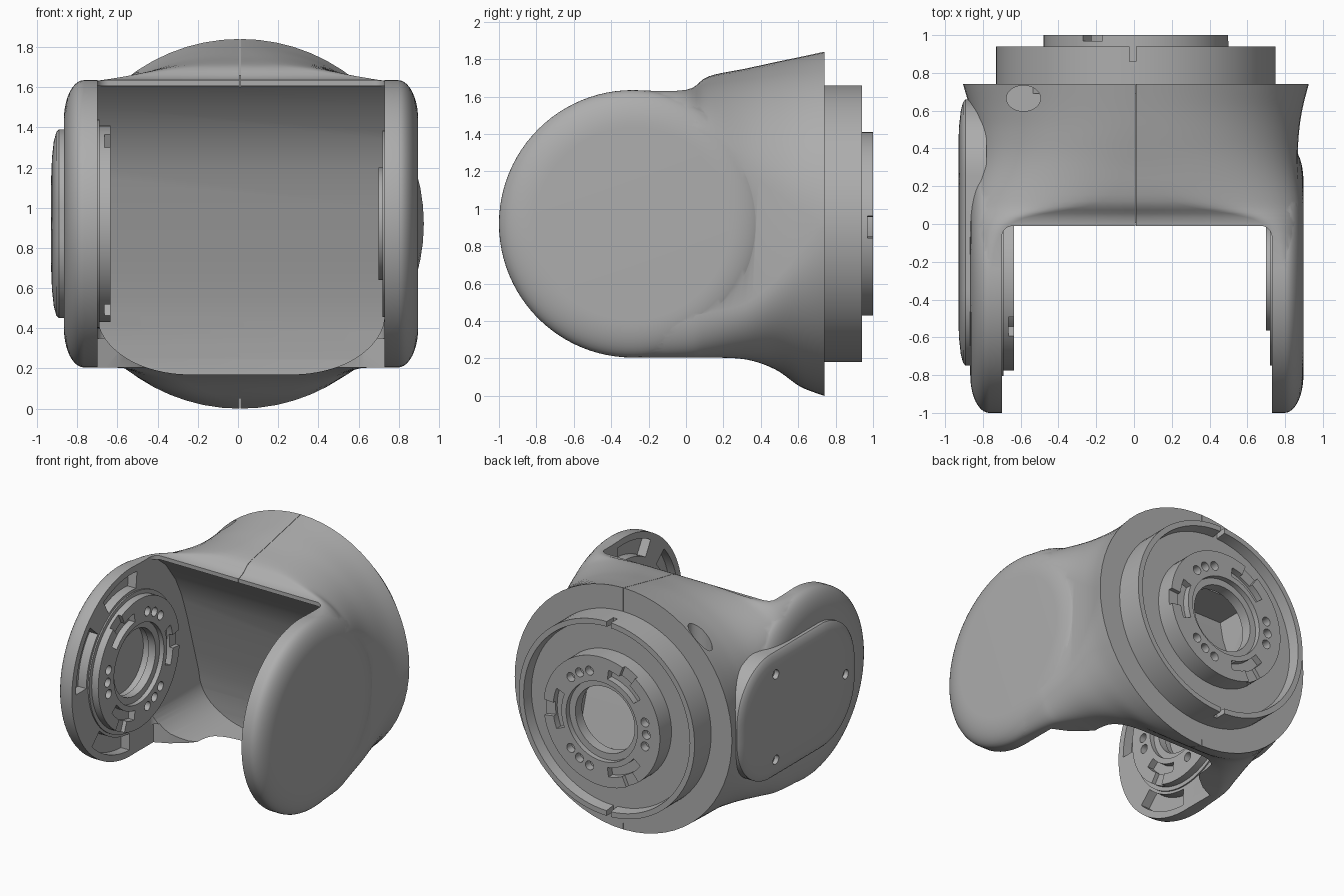
import bpy, bmesh
from math import sin, cos, pi, radians
from mathutils import Matrix, Vector

if "Cube" in bpy.data.objects:
    bpy.data.objects.remove(bpy.data.objects["Cube"])

GREY = (0.42, 0.42, 0.42, 1)
mat = bpy.data.materials.new("plain grey")
mat.use_nodes = True
mat.diffuse_color = GREY
mat.node_tree.nodes["Principled BSDF"].inputs["Base Color"].default_value = GREY

CX, CZ, ARM_Y = 0.01, 0.92, -0.285


def make(name, bm):
    bmesh.ops.remove_doubles(bm, verts=bm.verts, dist=1e-5)
    bmesh.ops.recalc_face_normals(bm, faces=bm.faces)
    me = bpy.data.meshes.new(name)
    bm.to_mesh(me)
    bm.free()
    me.materials.append(mat)
    ob = bpy.data.objects.new(name, me)
    bpy.context.collection.objects.link(ob)
    return ob


def loft(name, rings):
    """Skin equal-length rings of 3D points and cap both ends."""
    bm = bmesh.new()
    vs = [[bm.verts.new(p) for p in ring] for ring in rings]
    n = len(vs[0])
    for a, b in zip(vs, vs[1:]):
        for i in range(n):
            bm.faces.new((a[i], a[(i + 1) % n], b[(i + 1) % n], b[i]))
    bm.faces.new(vs[0])
    bm.faces.new(vs[-1])
    return make(name, bm)


def on_axis(axis, u, v, d):
    return {"x": (d, u, v), "y": (u, d, v), "z": (u, v, d)}[axis]


def prism(name, pts, axis, lo, hi):
    return loft(name, [[on_axis(axis, u, v, d) for u, v in pts] for d in (lo, hi)])


def lathe(name, profile, closed=False, segs=96):
    """Spin a (radius, height) profile about local z."""
    bm = bmesh.new()
    pts = profile + [profile[0]] if closed else profile
    vs = [bm.verts.new((r, 0, h)) for r, h in pts]
    edges = [bm.edges.new(p) for p in zip(vs, vs[1:])]
    bmesh.ops.spin(bm, geom=vs + edges, cent=(0, 0, 0), axis=(0, 0, 1),
                   angle=2 * pi, steps=segs, use_merge=True)
    return make(name, bm)


def place(ob, loc, direction):
    rot = Vector(direction).to_track_quat("Z", "Y").to_matrix().to_4x4()
    ob.data.transform(Matrix.Translation(loc) @ rot)
    return ob


def combine(ob, others, op="DIFFERENCE"):
    for o in others:
        o.hide_render = True
        m = ob.modifiers.new("cut", "BOOLEAN")
        m.object, m.operation, m.solver = o, op, "EXACT"
    dg = bpy.context.evaluated_depsgraph_get()
    me = bpy.data.meshes.new_from_object(ob.evaluated_get(dg))
    ob.modifiers.clear()
    ob.data = me
    for o in others:
        bpy.data.objects.remove(o)
    return ob


def box(x0, x1, y0, y1, z0, z1):
    return prism("cutter", [(x0, y0), (x1, y0), (x1, y1), (x0, y1)], "z", z0, z1)


def rod(r, u, v, lo, hi, segs=24):
    pts = [(u + r * cos(2 * pi * i / segs), v + r * sin(2 * pi * i / segs)) for i in range(segs)]
    return prism("cutter", pts, "z", lo, hi)


def arc_slot(r0, r1, a0, a1, lo, hi, n=14):
    ang = [radians(a0 + (a1 - a0) * i / n) for i in range(n + 1)]
    pts = [(r0 * cos(a), r0 * sin(a)) for a in ang] + [(r1 * cos(a), r1 * sin(a)) for a in ang[::-1]]
    return prism("cutter", pts, "z", lo, hi)


def rounded(u0, u1, v0, v1, top, bottom, n=16):
    """Rectangle outline with elliptical corners, upper and lower radii apart."""
    (tu, tv), (bu, bv) = top, bottom
    pts = []
    for k, (u, v, ru, rv) in enumerate([(u1 - tu, v1 - tv, tu, tv), (u0 + tu, v1 - tv, tu, tv),
                                        (u0 + bu, v0 + bv, bu, bv), (u1 - bu, v0 + bv, bu, bv)]):
        for i in range(n + 1):
            a = (k + i / n) * pi / 2
            pts.append((u + ru * cos(a), v + rv * sin(a)))
    return pts


def catmull(rows, steps=5):
    out = []
    for i in range(len(rows) - 1):
        p = [rows[max(i - 1, 0)], rows[i], rows[i + 1], rows[min(i + 2, len(rows) - 1)]]
        for s in range(steps):
            t = s / steps
            out.append([b + 0.5 * t * (c - a + t * (2*a - 5*b + 4*c - d + t * (3*(b - c) + d - a)))
                        for a, b, c, d in zip(*p)])
    return out + [rows[-1]]


# Housing: rounded box at the fork blending into a round flange
# Rows: y, centre x, half width, top, bottom, upper corner radii, lower corner radii
stations = [(-0.285, 0.015, 0.880, 1.634, 0.206, 0.10, 0.20, 0.10, 0.20),
            (0.00, 0.015, 0.876, 1.636, 0.205, 0.20, 0.24, 0.13, 0.22),
            (0.12, 0.018, 0.865, 1.708, 0.205, 0.68, 0.34, 0.18, 0.24),
            (0.32, 0.022, 0.845, 1.75, 0.195, 0.77, 0.54, 0.32, 0.30),
            (0.48, 0.018, 0.855, 1.785, 0.14, 0.82, 0.70, 0.55, 0.48),
            (0.61, 0.012, 0.88, 1.812, 0.05, 0.865, 0.82, 0.78, 0.72),
            (0.74, CX, 0.915, 1.84, 0.0, 0.914, 0.919, 0.914, 0.919)]
rings = []
for y, cx, a, zt, zb, *r in catmull(stations):
    rings.append([(x, y, z) for x, z in rounded(cx - a, cx + a, zb, zt, r[:2], r[2:])])
housing = loft("housing", rings)


# Fork arms: discs with softly rounded outer rims
def arm(side, depth):
    rim = [(0.515 + 0.2 * cos(i * pi / 20), depth - 0.1 + 0.1 * sin(i * pi / 20)) for i in range(11)]
    disc = lathe("arm", [(0, 0), (0.715, 0)] + rim + [(0, depth)])
    return place(disc, (side * 0.6, ARM_Y, CZ), (side, 0, 0))


combine(housing, [arm(-1, 0.267), arm(1, 0.297)], "UNION")

# Gap between the arms, and the curved pocket reaching back into the housing
gap = prism("cutter", rounded(-0.70, 0.73, -1.5, -0.01, (0.06, 0.06), (0.06, 0.06)), "z", -1, 3)
pocket = prism("cutter", [(-0.4, 0), (0.57, 0), (0.57, 0.25), (0.555, 0.4), (0.525, 0.55), (0.48, 0.7),
                          (0.39, 1.0), (0.32, 1.2), (0.25, 1.34), (0.13, 1.5), (0.0, 1.605),
                          (-0.4, 1.605)], "x", -0.70, 0.73)
outline = rounded(-0.70, 0.73, 0.17, 2.2, (0.1, 0.1), (0.46, 0.30))
combine(pocket, [prism("cutter", outline, "y", -2, 2)], "INTERSECT")
# Bell-shaped front edge of the floor
bell = [(0.715, -0.3), (0.715, -0.02), (0.61, 0.03), (0.51, 0.11), (0.41, 0.23), (0.30, 0.33),
        (0.16, 0.39), (0, 0.41)]
bell = [(0.015 + x, y) for x, y in bell] + [(0.015 - x, y) for x, y in bell[-2::-1]]
floor_edge = prism("cutter", bell, "z", -0.5, 0.35)
# Hollow behind the pocket wall, seen through the rear bore
hollow = prism("cutter", [(0.66, 0.5), (0.58, 0.5), (0.52, 0.7), (0.43, 1.0), (0.36, 1.2), (0.33, 1.35),
                          (0.66, 1.35)], "x", -0.5, 0.5)
bore = place(rod(0.6, 0, 0, 0, 1, 64), (CX, 0.63, CZ), (0, 1, 0))
seams = [box(CX - 0.0015, CX + 0.0015, -0.1, 0.8, *z) for z in ((1.6, 1.9), (-0.1, 0.05))]
screw_hole = prism("cutter", rounded(-0.675, -0.495, 0.597, 0.733, (0.089, 0.067), (0.089, 0.067), 8),
                   "z", 1.42, 2)
pockets = [place(arc_slot(0.54, 0.665, a0, a1, -0.07, 0.1), (x, ARM_Y, CZ), (d, 0, 0))
           for x, d, spans in ((-0.70, 1, ((84, 120), (138, 180), (225, 268))),
                               (0.73, -1, ((60, 96), (0, 42), (272, 315)))) for a0, a1 in spans]
arm_bore = place(rod(0.26, 0, 0, -0.1, 0.2, 64), (-0.70, ARM_Y, CZ), (1, 0, 0))
combine(housing, [gap, pocket, floor_edge, hollow, bore, screw_hole, arm_bore] + seams + pockets)


# Couplings: bored discs with curved slots, bolt holes and rim notches
def coupling(name, profile, top, loc, direction, turn):
    ob = lathe(name, profile, closed=True)
    cuts = []
    for k in range(3):
        a = turn + 120 * k
        cuts.append(arc_slot(0.34, 0.41, a - 22, a + 22, top - 0.05, top + 0.1))
        cuts.append(arc_slot(0.40, 0.52, a - 5, a + 9, top - 0.03, top + 0.1))
        for j in (-14, 0, 14):
            b = radians(a + 60 + j)
            cuts.append(rod(0.034, 0.375 * cos(b), 0.375 * sin(b), top - 0.06, top + 0.1, 16))
    return place(combine(ob, cuts), loc, direction)


# Rear collar with raised lip and central boss
collar = coupling("rear_collar",
                  [(0.25, 0.14), (0.59, 0.06), (0.59, -0.05), (0.74, -0.05), (0.74, 0.20), (0.70, 0.20),
                   (0.69, 0.12), (0.49, 0.12), (0.49, 0.26), (0.30, 0.26), (0.30, 0.22), (0.25, 0.22)],
                  0.26, (CX, 0.74, CZ), (0, 1, 0), 60)
combine(collar, [box(CX - 0.035, CX, 0.86, 1.1, *z) for z in ((1.55, 1.8), (0.1, 0.3))])

arm_coupling = coupling("arm_coupling",
                        [(0.25, -0.03), (0.52, -0.03), (0.52, 0.01), (0.49, 0.01), (0.49, 0.065),
                         (0.30, 0.065), (0.30, 0.03), (0.25, 0.03)],
                        0.065, (-0.70, ARM_Y, CZ), (1, 0, 0), 0)

# Bearing seat on the other arm
seat = lathe("bearing_seat", [(0.14, -0.02), (0.465, -0.02), (0.465, 0.01), (0.28, 0.01),
                              (0.28, 0.03), (0.14, 0.03)], closed=True)
place(seat, (0.73, ARM_Y, CZ), (-1, 0, 0))

# Side cover plate, gently domed, with three screw holes
cover_rings = []
for x, inset in ((-0.78, 0), (-0.892, 0), (-0.905, 0.015), (-0.917, 0.06), (-0.926, 0.14), (-0.93, 0.24)):
    radii = (0.40 - inset, 0.40 - inset)
    cover_rings.append([(x, y, z) for y, z in rounded(-0.75 + inset, 0.66 - inset, 0.45 + inset,
                                                      1.39 - inset, radii, radii)])
cover = loft("side_cover", cover_rings)
combine(cover, [place(rod(0.035, 0, 0, -0.04, 0.1), (-0.93, y, z), (-1, 0, 0))
                for y, z in ((0.24, 1.24), (0.24, 0.59), (-0.6, 0.92))])

# Smooth shading with sharp edges kept
for ob in (housing, collar, arm_coupling, seat, cover):
    bpy.ops.object.select_all(action="DESELECT")
    ob.select_set(True)
    bpy.context.view_layer.objects.active = ob
    bpy.ops.object.shade_smooth_by_angle(angle=radians(32))
